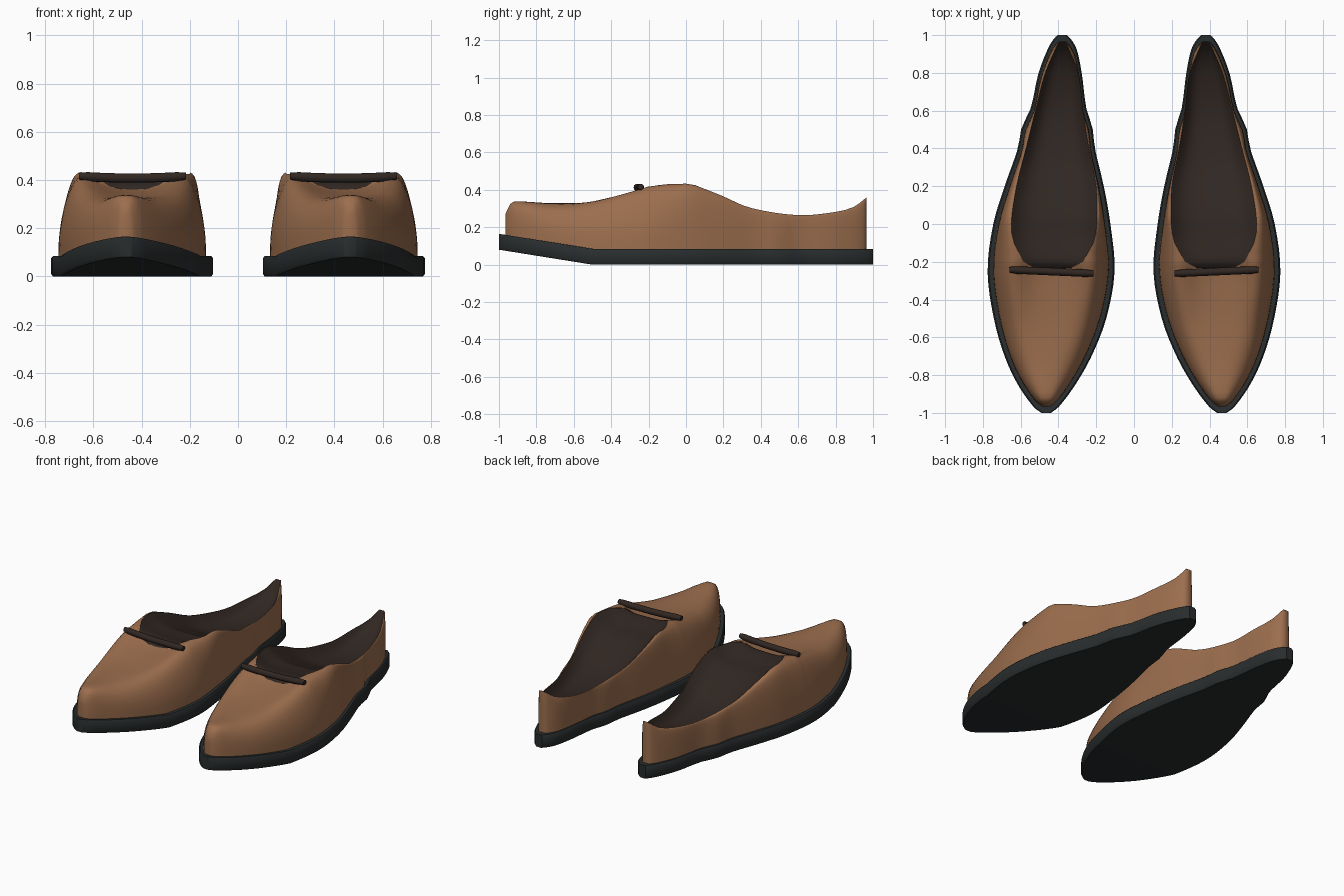
import bpy, bmesh, math

if "Cube" in bpy.data.objects:
    bpy.data.objects.remove(bpy.data.objects["Cube"])


def material(name, rgb):
    m = bpy.data.materials.new(name)
    m.diffuse_color = (*rgb, 1)
    m.use_nodes = True
    m.node_tree.nodes["Principled BSDF"].inputs["Base Color"].default_value = m.diffuse_color
    return m


leather = material("brown_leather", (0.33, 0.155, 0.075))
dark = material("dark_lining", (0.03, 0.02, 0.016))
rubber = material("black_rubber", (0.022, 0.026, 0.027))


def sample(table, y, smooth=True):
    """Interpolate table rows (y, values...) at y."""
    y = max(table[0][0], min(table[-1][0], y))
    i = 0
    while i < len(table) - 2 and table[i + 1][0] < y:
        i += 1
    a, b = table[i], table[i + 1]
    p, n = table[max(i - 1, 0)], table[min(i + 2, len(table) - 1)]
    d = b[0] - a[0]
    t = (y - a[0]) / d
    out = []
    for k in range(1, len(a)):
        if not smooth:
            out.append(a[k] + (b[k] - a[k]) * t)
            continue
        m0 = (b[k] - p[k]) / (b[0] - p[0]) * d
        m1 = (n[k] - a[k]) / (n[0] - a[0]) * d
        out.append((2*t**3 - 3*t*t + 1) * a[k] + (t**3 - 2*t*t + t) * m0
                   + (3*t*t - 2*t**3) * b[k] + (t**3 - t*t) * m1)
    return out


# sole outline of the left shoe: y, outer x, inner x
OUTLINE = [(-1, -.49, -.44), (-.97, -.53, -.40), (-.85, -.615, -.31), (-.7, -.685, -.225),
           (-.5, -.742, -.147), (-.25, -.775, -.103), (0, -.745, -.125), (.2, -.685, -.16),
           (.4, -.615, -.207), (.51, -.595, -.22), (.61, -.548, -.252), (.8, -.505, -.277),
           (.93, -.455, -.305), (.98, -.425, -.335), (1, -.405, -.355)]
# foot opening: y, outer x, inner x
OPENING = [(-.24, -.44, -.44), (-.232, -.53, -.33), (-.2, -.585, -.27), (-.1, -.635, -.215),
           (0, -.65, -.197), (.2, -.622, -.2), (.4, -.572, -.238), (.6, -.522, -.27),
           (.8, -.47, -.295), (.965, -.398, -.362)]
# y, height of rim or vamp centre, extra height of the vamp shoulders
HEIGHT = [(-.965, .27, 0), (-.94, .325, 0), (-.9, .338, 0), (-.75, .33, .0), (-.55, .33, .03),
          (-.4, .34, .07), (-.24, .36, .11), (-.2, .385, .095), (-.1, .43, .04),
          (.02, .432, 0), (.1, .405, 0), (.2, .365, 0), (.34, .305, 0), (.6, .265, 0),
          (.8, .282, 0), (.9, .31, 0), (.965, .36, 0)]
# y, how far the dark lining dips below the rim
DIP = [(-.24, .0), (-.15, .035), (0, .07), (.5, .07), (.8, .04), (.965, .0)]


def sole_top(y):
    return .085 + .16 * max(0, -.5 - y)


def finish(name, bm, mat, angle=40, up=False):
    bmesh.ops.remove_doubles(bm, verts=bm.verts, dist=0.0003)
    bmesh.ops.recalc_face_normals(bm, faces=bm.faces)
    side = min(bm.faces, key=lambda f: f.calc_center_median().x)
    if (up and side.normal.z < 0) or (not up and side.normal.x > 0):
        bmesh.ops.reverse_faces(bm, faces=bm.faces)
    me = bpy.data.meshes.new(name)
    bm.to_mesh(me)
    bm.free()
    ob = bpy.data.objects.new(name, me)
    bpy.context.collection.objects.link(ob)
    me.materials.append(mat)
    bpy.ops.object.select_all(action='DESELECT')
    ob.select_set(True)
    bpy.context.view_layer.objects.active = ob
    bpy.ops.object.shade_smooth_by_angle(angle=math.radians(angle))
    # the other shoe is a mirror image
    ob.modifiers.new("pair", 'MIRROR')
    return ob


def skin(bm, rows, closed=False):
    n = len(rows[0])
    for a, b in zip(rows, rows[1:]):
        for j in range(n if closed else n - 1):
            k = (j + 1) % n
            bm.faces.new((a[j], a[k], b[k], b[j]))


def loft(name, rings, mat, angle=40):
    """Closed rings skinned together and capped at both ends."""
    bm = bmesh.new()
    vs = [[bm.verts.new(p) for p in r] for r in rings]
    skin(bm, vs, True)
    bm.faces.new(vs[0])
    bm.faces.new(vs[-1])
    return finish(name, bm, mat, angle)


# sole: plate with slightly eased edges, lifting at the toe
rings = []
for i in range(49):
    y = -math.cos(math.pi * i / 48)
    o, n = sample(OUTLINE, y)
    z = sole_top(y)
    rings.append([(o + .008, y, z - .085), (n - .008, y, z - .085), (n, y, z - .075),
                  (n, y, z - .01), (n - .008, y, z), (o + .008, y, z), (o, y, z - .01),
                  (o, y, z - .075)])
loft("sole", rings, rubber)

# upper: walls at the back, closed over the toes
STEPS = 14
ys = [-.965, -.955, -.94, -.92] + [-.89 + .05 * i for i in range(13)]
ys += [-.265, -.24, -.236, -.232, -.225, -.215, -.2, -.175, -.15, -.1, -.05]
ys += [.05 * i for i in range(19)] + [.93, .95, .965]
bm = bmesh.new()
left, right = [], []
for y in ys:
    o, n = sample(OUTLINE, y / .965)
    mid, half = (o + n) / 2, (n - o) / 2 * .91
    top, bump = sample(HEIGHT, y)
    rim = (mid, mid) if y <= -.24 else sample(OPENING, y, smooth=y > -.1)
    base = sole_top(y) - .01
    w = max(0, min(1, (.05 - y) / .29))
    w = w * w * (3 - 2 * w)
    for side, bx, rx in ((left, mid - half, rim[0]), (right, mid + half, rim[1])):
        # the vamp section is cut off where it meets the opening
        vx = rx + (mid - rx) * w
        end = math.acos(max(0, min(1, (rx - vx) / (bx - vx))) ** (1 / .68))
        col = []
        for j in range(STEPS + 1):
            t = end * j / STEPS
            s = max(0, math.cos(t)) ** .68
            z = base + (top - base) * math.sin(t) ** .68
            z += bump * math.sin(2 * t) ** 2 * math.sin(t)
            x = rx if j == STEPS else vx + (bx - vx) * s
            col.append(bm.verts.new((x, y, z)))
        side.append(col)
skin(bm, left)
skin(bm, right)
skin(bm, [left[0], right[0]])      # toe end
skin(bm, [left[-1], right[-1]])    # heel end
edges = [(y, a[-1].co.copy(), b[-1].co.copy()) for y, a, b in zip(ys, left, right) if y >= -.24]
finish("upper", bm, leather, angle=60)

# dark lining dished across the opening
bm = bmesh.new()
rows = []
for y, a, b in edges:
    dip = sample(DIP, y)[0]
    row = []
    for j in range(13):
        u = j / 12
        p = a.lerp(b, u)
        p.z -= dip * (1 - (2 * u - 1) ** 4) + .001
        row.append(bm.verts.new(p))
    rows.append(row)
skin(bm, rows)
finish("lining", bm, dark, angle=60, up=True)

# thin strap across the throat
rings = []
for i in range(13):
    t = i / 12
    e = abs(2 * t - 1)
    r = .02 if 0 < i < 12 else .015
    rings.append([(-.66 + .445 * t, -.242 - .02 * t + r * math.cos(a),
                   .408 + .008 * e * e + r * math.sin(a))
                  for a in (math.tau * k / 10 for k in range(10))])
loft("strap", rings, dark, angle=50)
